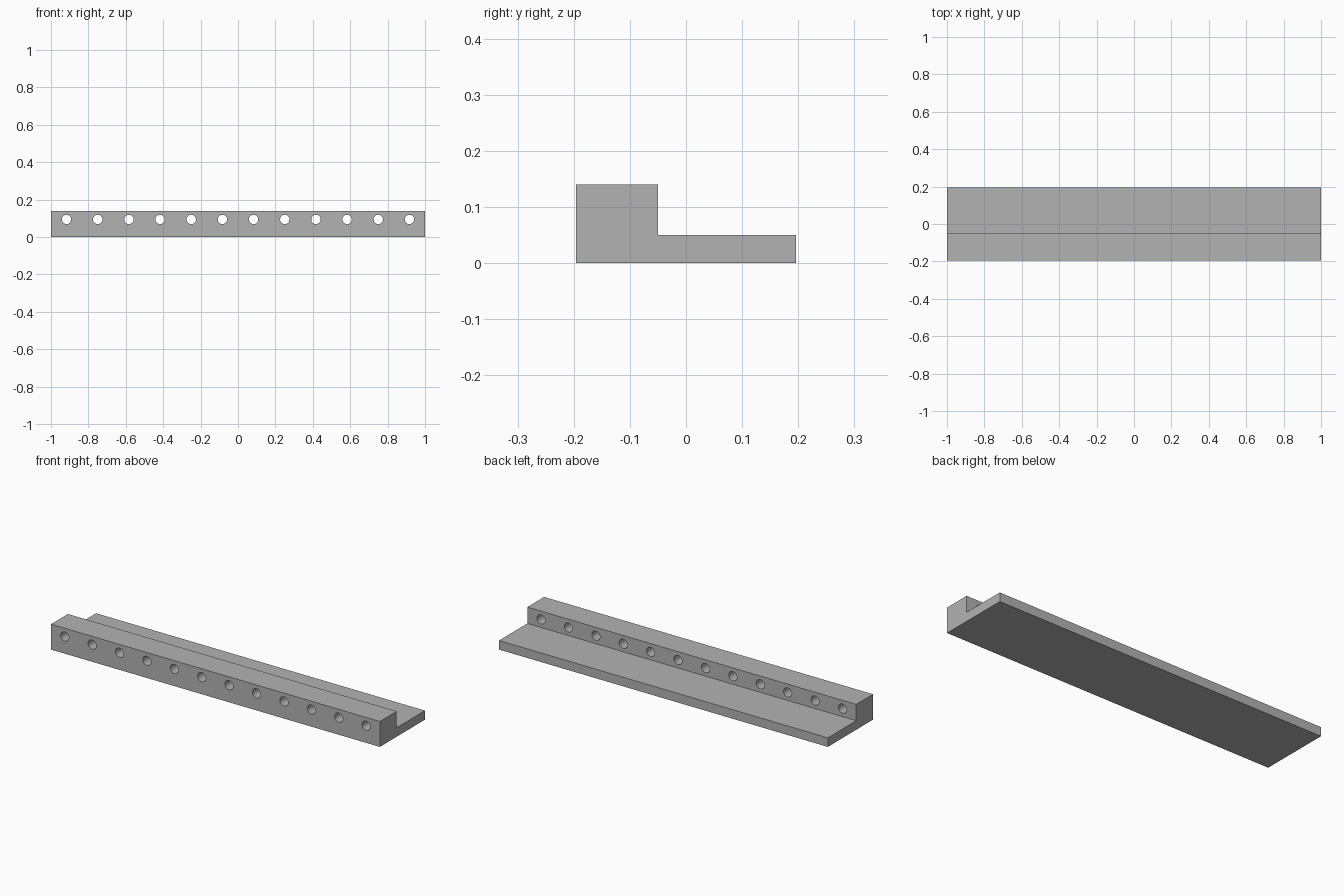
import bpy, bmesh
from math import pi
from mathutils import Matrix, Vector

cube = bpy.data.objects.get("Cube")
if cube:
    bpy.data.objects.remove(cube, do_unlink=True)

LENGTH, HALF_DEPTH = 2.0, 0.196
HEIGHT, LEDGE, STEP_Y = 0.14, 0.05, -0.05
HOLES, HOLE_RADIUS, HOLE_Z = 12, 0.025, 0.094

grey = bpy.data.materials.new("plain grey")
grey.use_nodes = True
grey.diffuse_color = (0.45, 0.45, 0.45, 1)
grey.node_tree.nodes["Principled BSDF"].inputs["Base Color"].default_value = grey.diffuse_color


def make_object(name, bm):
    bmesh.ops.recalc_face_normals(bm, faces=bm.faces)
    mesh = bpy.data.meshes.new(name)
    bm.to_mesh(mesh)
    bm.free()
    mesh.materials.append(grey)
    obj = bpy.data.objects.new(name, mesh)
    bpy.context.collection.objects.link(obj)
    return obj


# Stepped bar: L-shaped profile extruded along x
profile = [(-HALF_DEPTH, 0), (HALF_DEPTH, 0), (HALF_DEPTH, LEDGE),
           (STEP_Y, LEDGE), (STEP_Y, HEIGHT), (-HALF_DEPTH, HEIGHT)]
bm = bmesh.new()
end = bm.faces.new([bm.verts.new((-LENGTH / 2, y, z)) for y, z in profile])
side = bmesh.ops.extrude_face_region(bm, geom=[end])
moved = [v for v in side["geom"] if isinstance(v, bmesh.types.BMVert)]
bmesh.ops.translate(bm, verts=moved, vec=Vector((LENGTH, 0, 0)))
bar = make_object("stepped_bar", bm)

# Row of evenly spaced drills through the raised wall
bm = bmesh.new()
pitch = LENGTH / HOLES
for i in range(HOLES):
    place = Matrix.Translation((-LENGTH / 2 + pitch * (i + 0.5),
                                (STEP_Y - HALF_DEPTH) / 2, HOLE_Z))
    bmesh.ops.create_cone(bm, cap_ends=True, segments=32, radius1=HOLE_RADIUS,
                          radius2=HOLE_RADIUS, depth=0.3,
                          matrix=place @ Matrix.Rotation(pi / 2, 4, "X"))
drills = make_object("hole_cutters", bm)

# Cut the holes, then discard the cutters
cut = bar.modifiers.new("holes", "BOOLEAN")
cut.operation, cut.solver, cut.object = "DIFFERENCE", "EXACT", drills
bpy.ops.object.select_all(action="DESELECT")
bar.select_set(True)
bpy.context.view_layer.objects.active = bar
bpy.ops.object.modifier_apply(modifier=cut.name)
bpy.data.objects.remove(drills, do_unlink=True)
bpy.ops.object.shade_smooth_by_angle(angle=pi / 6)
